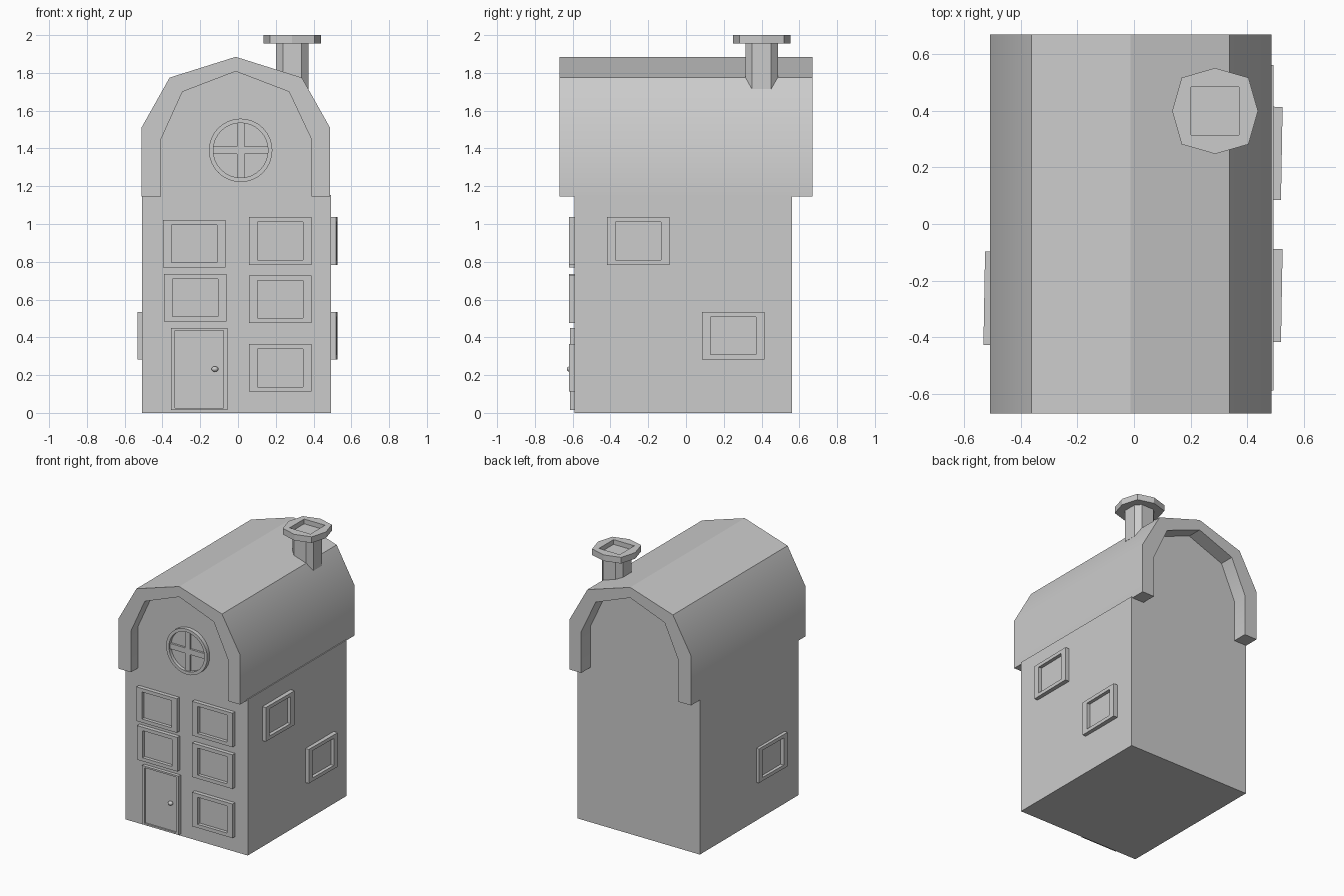
import bpy, bmesh, math
from mathutils import Matrix

if "Cube" in bpy.data.objects:
    bpy.data.objects.remove(bpy.data.objects["Cube"])


def loft(name, loops, loc=(0, 0, 0), rot=0):
    """Solid skinned through equal-length point loops, capped at both ends."""
    bm = bmesh.new()
    rings = [[bm.verts.new(p) for p in loop] for loop in loops]
    n = len(rings[0])
    for a, b in zip(rings, rings[1:]):
        for i in range(n):
            j = (i + 1) % n
            bm.faces.new((a[i], a[j], b[j], b[i]))
    bm.faces.new(rings[0])
    bm.faces.new(rings[-1])
    bmesh.ops.recalc_face_normals(bm, faces=bm.faces)
    mesh = bpy.data.meshes.new(name)
    bm.to_mesh(mesh)
    bm.free()
    ob = bpy.data.objects.new(name, mesh)
    bpy.context.collection.objects.link(ob)
    ob.location = loc
    ob.rotation_euler.z = math.radians(rot)
    return ob


def at_y(profile, y):
    return [(x, y, z) for x, z in profile]


def at_z(profile, z):
    return [(x, y, z) for x, y in profile]


def rect(w, h):
    return [(-w / 2, -h / 2), (w / 2, -h / 2), (w / 2, h / 2), (-w / 2, h / 2)]


def circle(r, n):
    return [(r * math.cos(2 * math.pi * i / n), r * math.sin(2 * math.pi * i / n))
            for i in range(n)]


def framed(name, outer, inner, loc, rot=0, depth=0.03, panel=0.005):
    """Raised frame facing -y with a recessed panel inside."""
    return loft(name, [at_y(outer, 0.02), at_y(outer, -depth),
                       at_y(inner, -depth), at_y(inner, -panel)], loc, rot)


def smooth(ob, angle):
    bpy.ops.object.select_all(action='DESELECT')
    ob.select_set(True)
    bpy.context.view_layer.objects.active = ob
    bpy.ops.object.shade_smooth_by_angle(angle=math.radians(angle))


FRONT = -0.59

# House body with gable ends tucked into the roof
body = [(-0.507, 0), (0.493, 0), (0.493, 1.153), (0.41, 1.153), (0.41, 1.455),
        (0.28, 1.715), (-0.01, 1.825), (-0.30, 1.715), (-0.425, 1.455),
        (-0.425, 1.153), (-0.507, 1.153)]
loft("house_body", [at_y(body, FRONT), at_y(body, 0.562)])

# Gambrel roof shell
roof = [(-0.51, 1.145), (-0.51, 1.512), (-0.362, 1.775), (-0.012, 1.885),
        (0.338, 1.775), (0.486, 1.512), (0.486, 1.145),
        (0.388, 1.145), (0.388, 1.45), (0.27, 1.70), (-0.012, 1.808),
        (-0.294, 1.70), (-0.407, 1.45), (-0.407, 1.145)]
smooth(loft("roof", [at_y(roof, -0.67), at_y(roof, 0.67)]), 31)

# Rectangular windows: x, y, z, rotation
windows = [(-0.232, FRONT, 0.895, 0), (-0.227, FRONT, 0.61, 0),
           (0.224, FRONT, 0.91, 0), (0.224, FRONT, 0.602, 0),
           (0.224, FRONT, 0.238, 0),
           (0.493, -0.253, 0.91, 89), (0.493, 0.25, 0.408, 89),
           (-0.5, -0.263, 0.408, -91)]
for i, (x, y, z, r) in enumerate(windows):
    framed(f"window_{i + 1}", rect(0.33, 0.252), rect(0.24, 0.2), (x, y, z), r)

# Door and knob
framed("door", rect(0.3, 0.435), rect(0.258, 0.41), (-0.205, FRONT, 0.232), 0, 0.025, 0.014)
bm = bmesh.new()
bmesh.ops.create_uvsphere(bm, u_segments=16, v_segments=10, radius=0.018,
                          matrix=Matrix.Translation((-0.122, -0.615, 0.232))
                          @ Matrix.Diagonal((1, 0.9, 0.8, 1)))
mesh = bpy.data.meshes.new("door_knob")
bm.to_mesh(mesh)
bm.free()
knob = bpy.data.objects.new("door_knob", mesh)
bpy.context.collection.objects.link(knob)
smooth(knob, 40)

# Round gable window with crossed glazing bars
centre = (0.014, FRONT, 1.39)
smooth(framed("round_window", circle(0.168, 32), circle(0.145, 32), centre), 30)
for name, w, h in (("upright_bar", 0.04, 0.3), ("cross_bar", 0.3, 0.04)):
    bar = rect(w, h)
    loft(name, [at_y(bar, 0), at_y(bar, -0.02)], centre)

# Chimney: chamfered shaft and octagonal cap with a square flue
a, c = 0.086, 0.05
shaft = [(a, -c), (a, c), (c, a), (-c, a), (-a, c), (-a, -c), (-c, -a), (c, -a)]
spot = (0.287, 0.4, 0)
loft("chimney_shaft", [at_z(shaft, 1.715), at_z(shaft, 1.958)], spot)
dirs = [(1, 0), (1, 1), (0, 1), (-1, 1), (-1, 0), (-1, -1), (0, -1), (1, -1)]
cap = [(x * s, y * s) for x, y in dirs for s in [0.118 if x and y else 0.152]]
flue = [(x * 0.085, y * 0.085) for x, y in dirs]
loft("chimney_cap", [at_z(cap, 1.955), at_z(cap, 2.0), at_z(flue, 2.0),
                     at_z(flue, 1.965)], spot)
